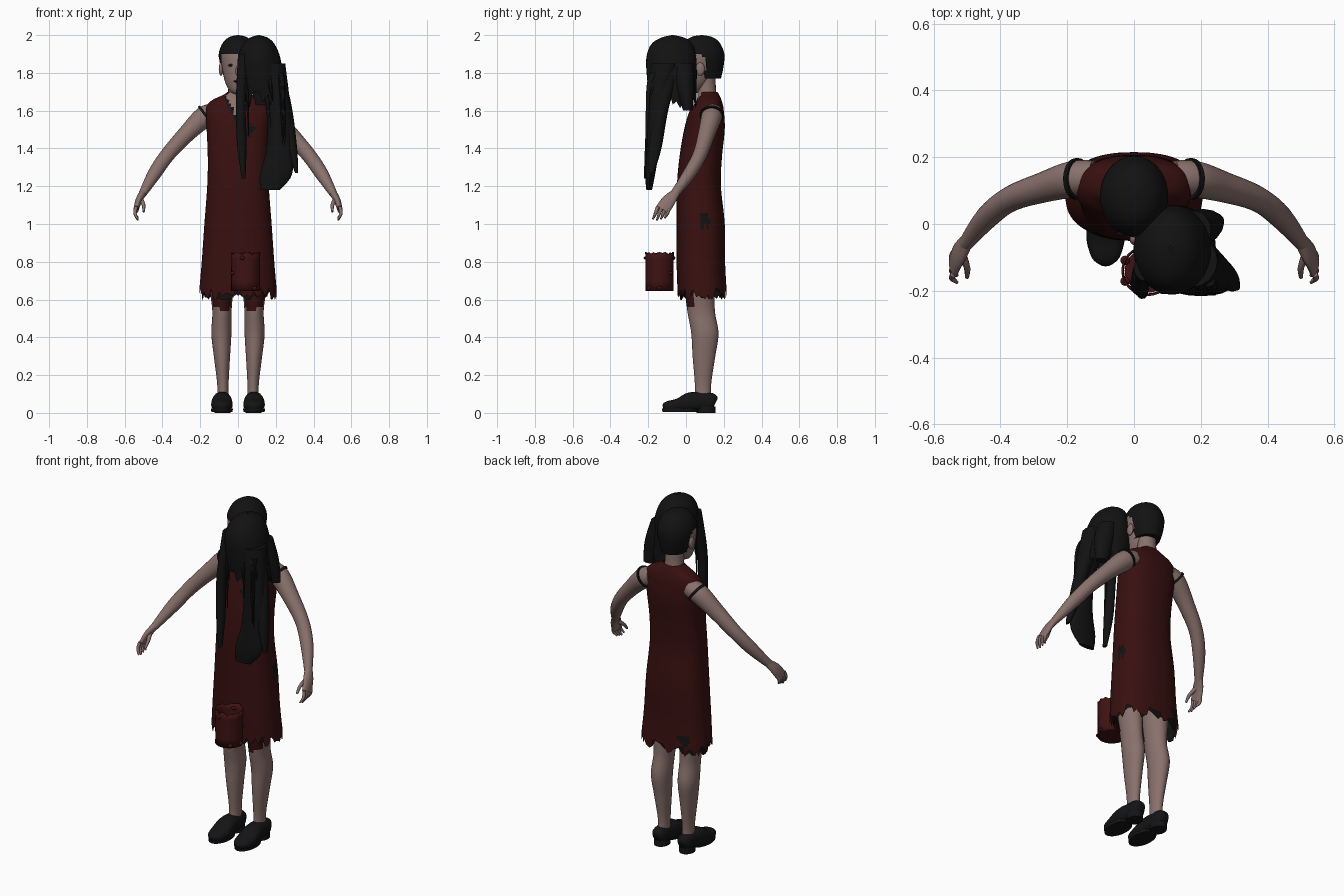
import bpy, math, random
from mathutils import Vector

random.seed(4)
if "Cube" in bpy.data.objects:
    bpy.data.objects.remove(bpy.data.objects["Cube"])


def material(name, r, g, b):
    m = bpy.data.materials.new(name)
    m.use_nodes = True
    m.diffuse_color = (r, g, b, 1)
    m.node_tree.nodes["Principled BSDF"].inputs["Base Color"].default_value = (r, g, b, 1)
    return m


SKIN = material("pale skin", .25, .165, .15)
RED = material("dark red cloth", .04, .005, .005)
BLACK = material("black hair", .006, .006, .006)
SHOE = material("black leather", .007, .007, .008)
CAN = material("red bucket paint", .05, .006, .006)
X, Y, Z = Vector((1, 0, 0)), Vector((0, 1, 0)), Vector((0, 0, 1))


def finish(obj, mats):
    for m in mats:
        obj.data.materials.append(m)
    bpy.ops.object.select_all(action='DESELECT')
    obj.select_set(True)
    bpy.context.view_layer.objects.active = obj
    bpy.ops.object.shade_smooth_by_angle(angle=math.radians(50))
    return obj


def smooth_path(stations, steps):
    """Catmull-Rom through stations of (x, y, z, radius, radius)."""
    n, out = len(stations), []
    for i in range(n - 1):
        a, b, c, d = (stations[min(max(k, 0), n - 1)] for k in range(i - 1, i + 3))
        for s in range(steps):
            t = s / steps
            out.append([q + t * (r - p + t * (2*p - 5*q + 4*r - w + t * (3*q - p - 3*r + w))) / 2
                        for p, q, r, w in zip(a, b, c, d)])
    return out + [list(stations[-1])]


def loft(name, stations, mats, ref=None, steps=4, segs=20, power=2, caps=True, rule=None, ragged=0):
    """Skin oval rings; rings lie flat unless a reference axis is given.
    rule(centre) gives a material index, or -1 to leave a hole."""
    path = smooth_path(stations, steps)
    centres = [Vector(p[:3]) for p in path]
    verts, faces = [], []
    for i, p in enumerate(path):
        u, v = X, Y
        if ref:
            t = (centres[min(i + 1, len(path) - 1)] - centres[max(i - 1, 0)]).normalized()
            u = t.cross(ref).normalized()
            v = u.cross(t)
        for k in range(segs):
            a = math.tau * k / segs
            c, s = math.cos(a), math.sin(a)
            c, s = (math.copysign(abs(q) ** (2 / power), q) for q in (c, s))
            pos = centres[i] + u * c * max(p[3], .002) + v * s * max(p[4], .002)
            if i == 0 and ragged:
                pos.z += random.uniform(-ragged, ragged / 3)
            verts.append(pos)
    for i in range(len(path) - 1):
        for k in range(segs):
            j = (k + 1) % segs
            faces.append([i*segs + k, i*segs + j, i*segs + segs + j, i*segs + segs + k])
    if caps:
        faces.append(list(range(segs))[::-1])
        faces.append([len(verts) - segs + k for k in range(segs)])
    indices = [0] * len(faces)
    if rule:
        indices = [rule(sum((verts[q] for q in f), Vector()) / len(f)) for f in faces]
    kept = [(f, m) for f, m in zip(faces, indices) if m >= 0]
    mesh = bpy.data.meshes.new(name)
    mesh.from_pydata(verts, [], [f for f, m in kept])
    for poly, (f, m) in zip(mesh.polygons, kept):
        poly.material_index = m
    obj = bpy.data.objects.new(name, mesh)
    bpy.context.collection.objects.link(obj)
    return finish(obj, mats)


def blob(name, loc, size, mat, tilt=0):
    bpy.ops.mesh.primitive_uv_sphere_add(segments=16, ring_count=10, location=loc, rotation=(0, tilt, 0))
    obj = bpy.context.object
    obj.name, obj.scale = name, size
    return finish(obj, [mat])


# Dress: body with neckline, dark trim and torn patches chosen by position
def dress_colour(c):
    opening = abs(c.x) - (c.z - 1.56) * .55
    if c.y < .08 and c.z > 1.55:
        if opening < 0:
            return 1
        if opening < .014:
            return 2
    for hole in ((.18, .1, 1.02), (.06, -.02, 1.5), (-.12, .19, .7)):
        d = c - Vector(hole)
        if d.length < .033 + .008 * math.sin(9 * math.atan2(d.z, d.y + d.x)):
            return 2
    return 0


def profile(rows):
    return [(0, (f + b) / 2, z, w, (b - f) / 2) for z, w, f, b in rows]


loft("dress", profile([
    (.65, .205, -.045, .215), (.8, .192, -.05, .207), (1, .178, -.05, .205),
    (1.2, .163, -.048, .185), (1.35, .16, -.035, .19), (1.5, .166, -.01, .205),
    (1.6, .172, .02, .2), (1.65, .145, .055, .19), (1.685, .075, .065, .175),
    (1.7, .056, .07, .165)]), [RED, SKIN, BLACK], steps=7, segs=72, power=2.4,
    caps=False, rule=dress_colour, ragged=.055)
loft("torn_lining", profile([(.64, .188, -.03, .2), (.75, .185, -.035, .195), (.9, .17, -.035, .19)]),
     [BLACK], steps=2, segs=48, power=2.4, caps=False, ragged=.045)

# Head, neck and cropped dark scalp hair
loft("neck", [(0, .115, 1.62, .07, .06), (0, .11, 1.7, .052, .05), (0, .1, 1.8, .055, .055)], [SKIN])
loft("head", [(0, .02, 1.685, .01, .01), (0, .025, 1.7, .04, .045), (0, .045, 1.75, .068, .08),
              (0, .06, 1.82, .083, .1), (0, .075, 1.9, .092, .11), (0, .085, 1.96, .075, .09),
              (0, .085, 1.985, .03, .04)], [SKIN], segs=32)
loft("scalp_hair", [(0, .1, 1.77, .07, .085), (0, .09, 1.83, .092, .108), (0, .083, 1.9, .102, .12),
                    (0, .083, 1.96, .08, .095), (0, .083, 1.99, .045, .055), (0, .083, 2, .005, .005)],
     [BLACK], segs=40, rule=lambda c: -1 if c.z < 1.9 - .4 * max(c.y - .06, 0) and c.y < .1 else 0)
blob("nose", (0, -.045, 1.81), (.013, .018, .028), SKIN)
blob("mouth", (0, -.036, 1.755), (.025, .008, .006), RED)
for s, side in ((1, "left"), (-1, "right")):
    blob(side + "_ear", (s * .09, .075, 1.82), (.012, .024, .035), SKIN)
    blob(side + "_eye", (s * .036, -.029, 1.84), (.016, .006, .007), BLACK)

    # Arms with palm, four fingers and thumb
    def limb(name, rows, mats, **kw):
        return loft(side + name, [(s * r[0], *r[1:]) for r in rows], mats, **kw)

    limb("_arm", [(.12, .14, 1.59, .05, .05), (.18, .135, 1.565, .057, .055), (.27, .11, 1.48, .046, .046),
                  (.37, .075, 1.37, .039, .038), (.44, .02, 1.27, .036, .034), (.505, -.06, 1.16, .021, .023)],
         [SKIN], ref=Y)
    limb("_palm", [(.5, -.05, 1.17, .02, .022), (.525, -.09, 1.125, .018, .036),
                   (.54, -.125, 1.075, .014, .038)], [SKIN], ref=Y)
    for i in range(4):
        y = -.15 + .021 * i
        limb("_finger", [(.54, y, 1.09, .01, .01), (.545, y - .012, 1.055, .009, .009),
                         (.53, y - .025, 1.02 + .006 * abs(i - 1), .005, .005)],
             [SKIN], ref=Y, segs=8)
    limb("_thumb", [(.515, -.09, 1.13, .013, .013), (.5, -.13, 1.1, .01, .01),
                    (.5, -.16, 1.065, .006, .006)], [SKIN], ref=Y, segs=8)
    limb("_armhole_trim", [(.165, .135, 1.578, .062, .062), (.176, .135, 1.57, .062, .062)],
         [BLACK], ref=Y, segs=24)

    # Legs, stained above the knees at the front
    limb("_leg", [(.08, .09, .06, .032, .045), (.08, .09, .15, .03, .043), (.085, .095, .3, .043, .06),
                  (.088, .1, .42, .053, .072), (.085, .08, .54, .051, .073), (.088, .072, .68, .064, .08),
                  (.09, .075, .9, .072, .09)], [SKIN, RED], steps=6, segs=28,
         rule=lambda c: int(c.z > .54 + .5 * abs(abs(c.x) - .07) and c.y < .045))

    # Shoes: upper, sole and heel
    limb("_shoe", [(.085, -.122, .03, .015, .012), (.085, -.1, .035, .042, .026), (.085, -.04, .042, .057, .035),
                   (.085, .02, .058, .052, .05), (.083, .08, .06, .044, .05), (.083, .135, .057, .04, .048),
                   (.083, .155, .05, .025, .03)], [SHOE], ref=Z, power=2.4)
    limb("_sole", [(.085, -.03, .006, .056, .095), (.085, -.03, .022, .058, .097)], [SHOE], segs=32)
    limb("_heel", [(.083, .105, 0, .042, .05), (.083, .105, .035, .042, .05)], [SHOE], segs=24)

# Long loose hair hanging in front and to one side
loft("hair_crown", [(.13, -.07, 1.68, .115, .125), (.12, -.075, 1.78, .118, .132), (.112, -.078, 1.88, .112, .132),
                    (.11, -.075, 1.95, .085, .11), (.11, -.07, 1.985, .05, .065), (.11, -.07, 2, .005, .005)],
     [BLACK], segs=40, caps=False, ragged=.07)
locks = {
    "front_lock": [(.03, -.13, 1.9, .03, .04), (.015, -.175, 1.65, .026, .03), (.02, -.19, 1.42, .025, .027),
                   (.03, -.208, 1.24, .01, .015)],
    "long_lock": [(.17, -.11, 1.85, .08, .08), (.215, -.155, 1.6, .065, .045), (.22, -.175, 1.4, .07, .035),
                  (.2, -.19, 1.26, .085, .026), (.17, -.195, 1.18, .05, .015)],
    "outer_lock": [(.18, -.08, 1.85, .05, .06), (.245, -.13, 1.62, .04, .04), (.285, -.165, 1.4, .028, .035),
                   (.31, -.185, 1.27, .008, .014)],
    "shoulder_lock": [(.18, -.02, 1.85, .05, .06), (.21, -.005, 1.72, .055, .05), (.235, .01, 1.6, .035, .025)],
}
for name, rows in locks.items():
    loft(name, rows, [BLACK], steps=6, segs=16)
for i in range(8):
    x, y = random.uniform(.01, .24), random.uniform(-.2, -.16)
    end = 1.7 - .3 * random.random()
    loft("hair_wisp", [(x, y + .03, 1.8, .012, .02), (x + .01, y, 1.72, .009, .012),
                       (x + .02, y - .012, end, .002, .003)], [BLACK], segs=6)

# Bucket with ragged rim, floor and small studs
bucket = loft("bucket", [(.04, -.14, .85, .072, .07), (.04, -.14, .76, .07, .068), (.04, -.14, .645, .07, .068)],
              [CAN], steps=2, segs=28, caps=False, ragged=.014)
wall = bucket.modifiers.new("wall", 'SOLIDIFY')
wall.thickness = .006
loft("bucket_floor", [(.04, -.14, .647, .068, .066), (.04, -.14, .657, .068, .066)], [CAN], segs=28)
for i in range(7):
    a = i * math.tau / 7
    blob("bucket_stud", (.04 + .074 * math.cos(a), -.14 + .072 * math.sin(a), .66 + .08 * (i % 3)),
         (.014, .014, .01), CAN)
